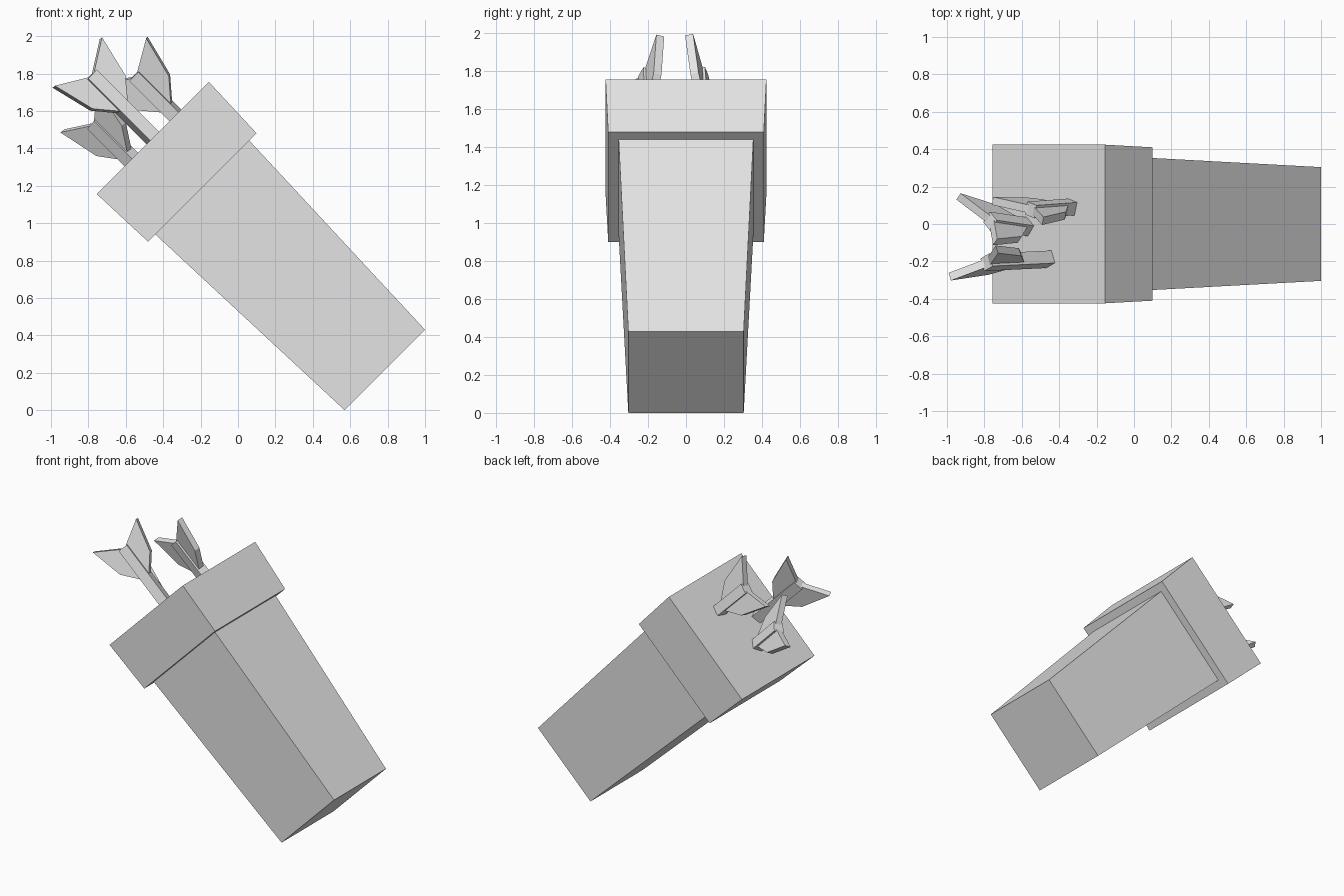
import bpy, bmesh, math
from mathutils import Matrix

cube = bpy.data.objects.get("Cube")
if cube:
    bpy.data.objects.remove(cube, do_unlink=True)

grey = bpy.data.materials.new("plain_grey")
grey.use_nodes = True
COLOUR = (0.8, 0.8, 0.8, 1)
grey.diffuse_color = COLOUR
grey.node_tree.nodes["Principled BSDF"].inputs["Base Color"].default_value = COLOUR

# Leaning frame: its origin is the centre of the quiver base, its z the long axis
LEAN = Matrix.Translation((0.785, 0, 0.215)) @ Matrix.Rotation(math.radians(-45), 4, 'Y')


def add_object(name, bm, matrix):
    bmesh.ops.recalc_face_normals(bm, faces=bm.faces)
    mesh = bpy.data.meshes.new(name)
    bm.to_mesh(mesh)
    bm.free()
    mesh.materials.append(grey)
    obj = bpy.data.objects.new(name, mesh)
    bpy.context.collection.objects.link(obj)
    obj.matrix_world = matrix
    return obj


def frustum(name, low, high, half_low, half_high, matrix):
    """Square block whose half width changes from low to high."""
    bm = bmesh.new()
    bmesh.ops.create_cube(bm, size=2)
    for v in bm.verts:
        half = half_high if v.co.z > 0 else half_low
        v.co = (v.co.x * half, v.co.y * half, high if v.co.z > 0 else low)
    return add_object(name, bm, matrix)


def fin(name, side, matrix):
    """Swept feather plate extruded from its outline."""
    outline = [(0.02, 0), (0.195, 0.1), (0.135, -0.13), (0.02, -0.26)]
    bm = bmesh.new()
    face = bm.faces.new([bm.verts.new((side * r, -0.022, h)) for r, h in outline])
    new = bmesh.ops.extrude_face_region(bm, geom=[face])["geom"]
    moved = [g for g in new if isinstance(g, bmesh.types.BMVert)]
    bmesh.ops.translate(bm, verts=moved, vec=(0, 0.044, 0))
    return add_object(name, bm, matrix)


# Quiver
frustum("quiver_body", 0, 1.38, 0.304, 0.355, LEAN)
frustum("quiver_collar", 1.38, 1.755, 0.41, 0.424, LEAN)

# Arrows: position of the nock end, turn about the shaft, sideways tilt
arrows = {
    "upper": ((0.17, 0.075, 2.06), -16, 3),
    "middle": ((0, -0.205, 2.225), 22, 2),
    "lower": ((-0.163, 0.015, 2.036), -39, -6),
}
for name, (end, turn, tilt) in arrows.items():
    place = (LEAN @ Matrix.Translation(end)
             @ Matrix.Rotation(math.radians(tilt), 4, 'X')
             @ Matrix.Rotation(math.radians(turn), 4, 'Z'))
    frustum(name + "_arrow_shaft", -0.6, 0, 0.036, 0.036, place)
    for label, side in (("outer", 1), ("inner", -1)):
        fin(f"{name}_arrow_{label}_fin", side, place)
